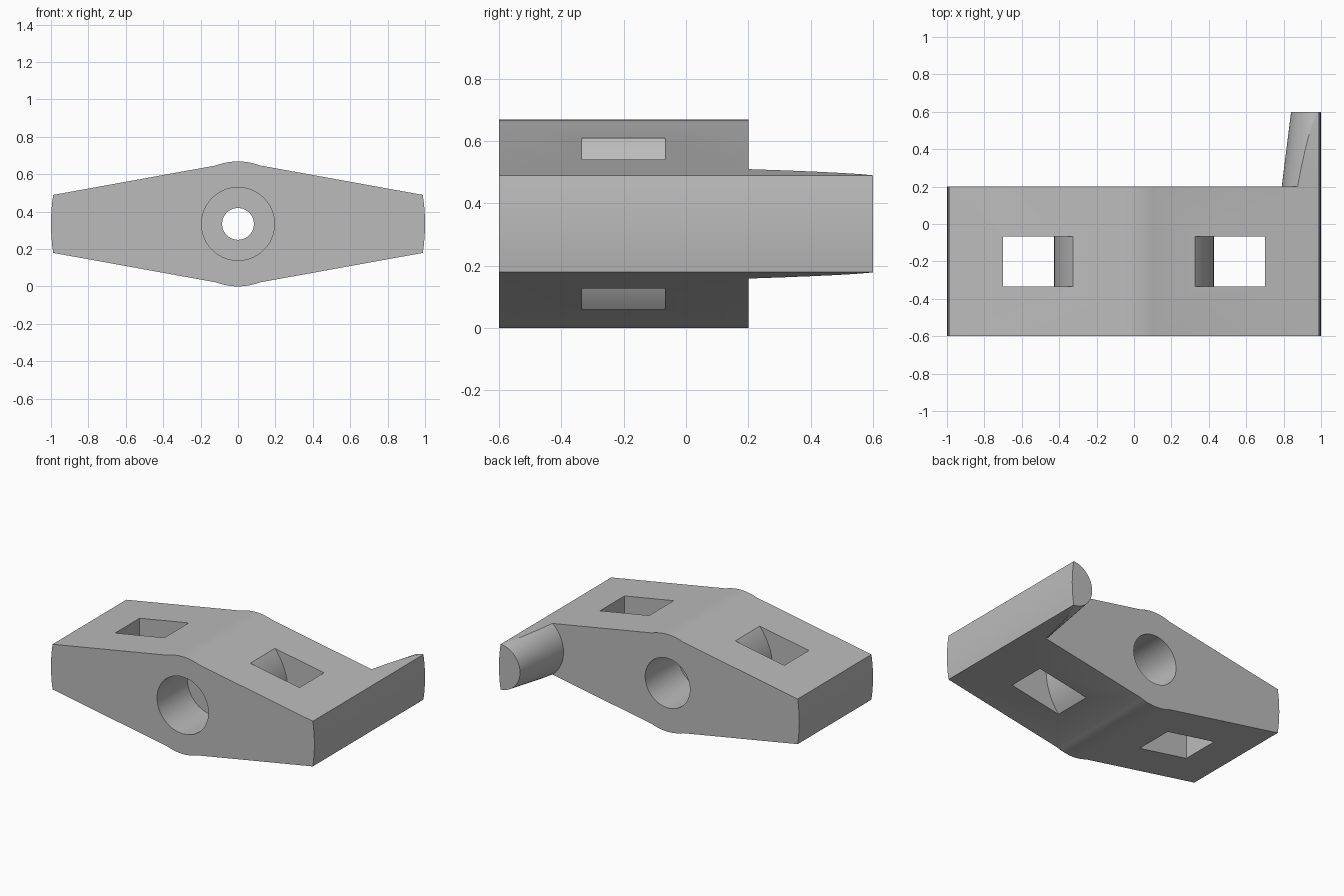
import bpy, bmesh, math

cube = bpy.data.objects.get("Cube")
if cube:
    bpy.data.objects.remove(cube, do_unlink=True)

MID = 0.334  # height of the symmetry plane

grey = bpy.data.materials.new("plain grey")
grey.use_nodes = True
colour = (0.5, 0.5, 0.5, 1)
grey.diffuse_color = colour
grey.node_tree.nodes["Principled BSDF"].inputs["Base Color"].default_value = colour


def arc(radius, start, end, steps, cx=0.0):
    """Points (x, z) on an arc centred on the symmetry plane, angles in degrees."""
    angles = [math.radians(start + (end - start) * i / steps) for i in range(steps + 1)]
    return [(cx + radius * math.cos(a), MID + radius * math.sin(a)) for a in angles]


def loft(name, ring0, y0, ring1, y1):
    """Closed solid between two matching outlines."""
    bm = bmesh.new()
    a = [bm.verts.new((x, y0, z)) for x, z in ring0]
    b = [bm.verts.new((x, y1, z)) for x, z in ring1]
    bm.faces.new(a)
    bm.faces.new(b)
    n = len(a)
    for i in range(n):
        j = (i + 1) % n
        bm.faces.new((a[i], a[j], b[j], b[i]))
    bmesh.ops.recalc_face_normals(bm, faces=bm.faces)
    mesh = bpy.data.meshes.new(name)
    bm.to_mesh(mesh)
    bm.free()
    mesh.materials.append(grey)
    obj = bpy.data.objects.new(name, mesh)
    bpy.context.collection.objects.link(obj)
    return obj


def bore(name, radius, y0, y1):
    ring = arc(radius, 0, 360, 64)[:-1]
    return loft(name, ring, y0, ring, y1)


def activate(obj):
    bpy.ops.object.select_all(action="DESELECT")
    obj.select_set(True)
    bpy.context.view_layer.objects.active = obj


def boolean(target, tool, operation):
    tool.hide_render = True
    mod = target.modifiers.new("cut", "BOOLEAN")
    mod.operation = operation
    mod.solver = "EXACT"
    mod.object = tool
    activate(target)
    bpy.ops.object.modifier_apply(modifier=mod.name)
    bpy.data.objects.remove(tool, do_unlink=True)


# Outline: rounded ends, sloping sides, rounded hub bump at top and bottom
half_end = math.degrees(math.asin(0.155))
bump = 69.3
outline = (arc(1.0, -half_end, half_end, 8)
           + arc(0.334, bump, 180 - bump, 12)
           + arc(1.0, 180 - half_end, 180 + half_end, 8)
           + arc(0.334, 180 + bump, 360 - bump, 12))

# Main body
body = loft("body", outline, -0.6, outline, 0.2)

# Stepped bore through the hub
boolean(body, bore("front_bore", 0.195, -0.7, -0.27), "DIFFERENCE")
boolean(body, bore("back_bore", 0.17, -0.16, 0.3), "DIFFERENCE")
boolean(body, bore("centre_hole", 0.085, -0.4, 0.1), "DIFFERENCE")

# Strap slots with a curved inner wall, one on each side
slot = arc(0.427, -55, 55, 32) + [(0.70, 0.8), (0.70, -0.2)]
for side in (1, -1):
    ring = [(side * x, z) for x, z in slot]
    boolean(body, loft("slot", ring, -0.333, ring, -0.067), "DIFFERENCE")

# Tapered rear prong, trimmed to the body outline
prong = loft("rear_prong", outline, 0.19, outline, 0.6)
wide = arc(0.2595, 0, 360, 64, 1.0245)[:-1]
narrow = arc(0.1215, 0, 360, 64, 0.9865)[:-1]
boolean(prong, loft("prong_cone", wide, 0.0, narrow, 0.8), "INTERSECT")

for part in (body, prong):
    activate(part)
    bpy.ops.object.shade_smooth_by_angle(angle=math.radians(25))
